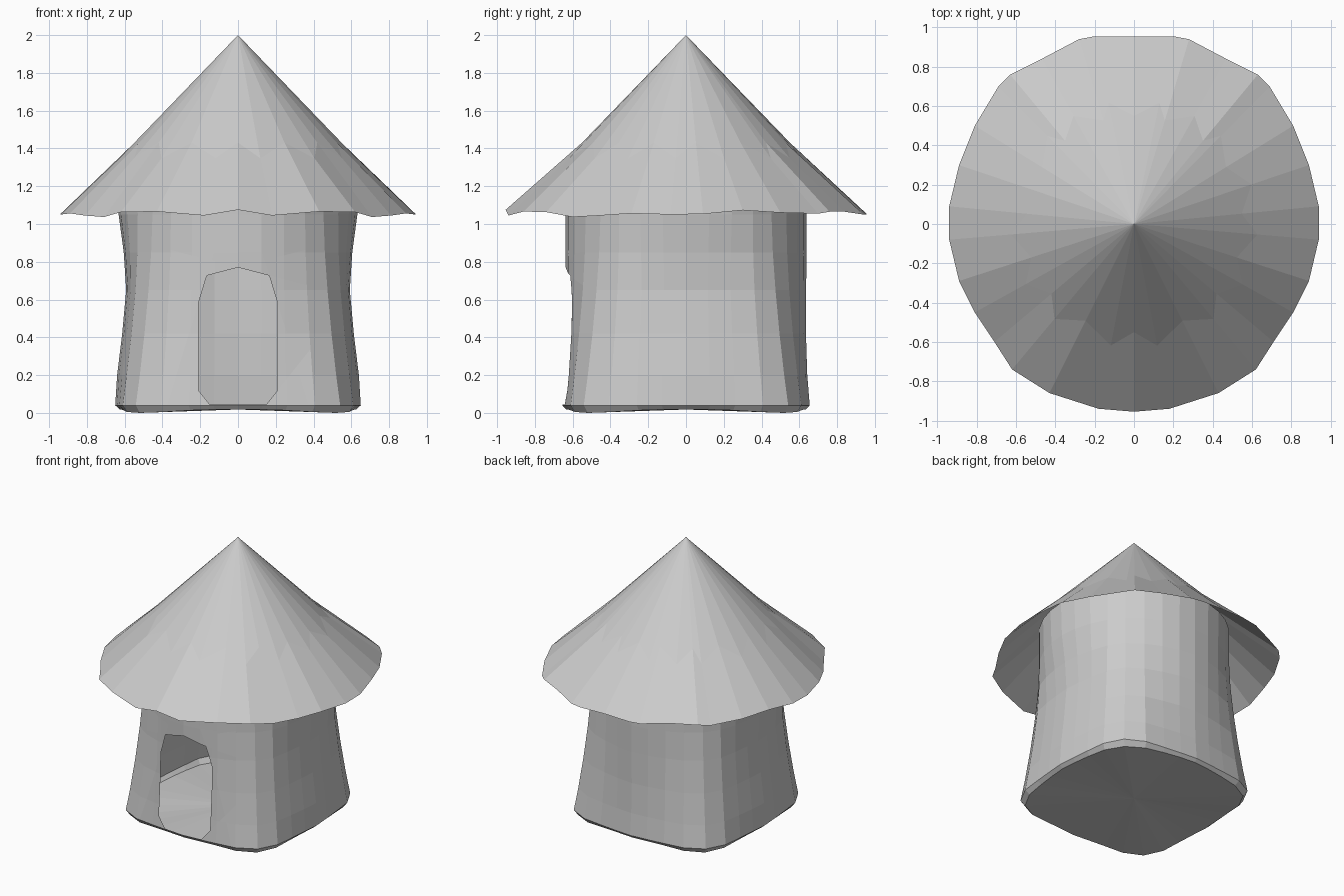
import bpy, bmesh, math
from mathutils import Vector

if "Cube" in bpy.data.objects:
    bpy.data.objects.remove(bpy.data.objects["Cube"])

N = 32


def finish(name, bm):
    bmesh.ops.recalc_face_normals(bm, faces=bm.faces)
    me = bpy.data.meshes.new(name)
    bm.to_mesh(me)
    bm.free()
    ob = bpy.data.objects.new(name, me)
    bpy.context.collection.objects.link(ob)
    return ob


def bridge(bm, lower, upper):
    for i in range(len(lower)):
        j = (i + 1) % len(lower)
        bm.faces.new((lower[i], lower[j], upper[j], upper[i]))


# Hut wall: rounded-square base blending to a round top
# (z, side half-width, front/back half-depth, corner radius)
profile = [
    (0.00, 0.625, 0.635, 0.735), (0.04, 0.65, 0.655, 0.765),
    (0.20, 0.64, 0.642, 0.735), (0.42, 0.613, 0.635, 0.70),
    (0.65, 0.592, 0.636, 0.67), (0.85, 0.605, 0.638, 0.65),
    (1.05, 0.632, 0.637, 0.64), (1.30, 0.64, 0.64, 0.64),
]
bm = bmesh.new()
rings = []
for k, (z, ax, ay, d) in enumerate(profile):
    ring = []
    for i in range(N):
        t = 2 * math.pi * i / N
        corner = math.sin(2 * t) ** 4
        side = ax * math.cos(t) ** 2 + ay * math.sin(t) ** 2
        r = side + (d - side) * corner
        lift = 0.018 * (1 - corner) if k == 0 else 0
        ring.append(bm.verts.new((r * math.cos(t), r * math.sin(t), z + lift)))
    rings.append(ring)
for a, b in zip(rings, rings[1:]):
    bridge(bm, a, b)

# Floor
centre = bm.verts.new((0, 0, 0.018))
for i in range(N):
    bm.faces.new((rings[0][i], rings[0][(i + 1) % N], centre))

# Doorway: slice the front wall along the convex door outline, remove the inside
half = [(0.15, 0.045), (0.21, 0.12), (0.21, 0.58), (0.165, 0.727)]
door = half + [(0, 0.77)] + [(-x, z) for x, z in reversed(half)]
edges = []
for (x0, z0), (x1, z1) in zip(door, door[1:] + door[:1]):
    edges.append((Vector((x0, 0, z0)), Vector((z1 - z0, 0, x0 - x1))))


def front_faces():
    return [f for f in bm.faces if f.calc_center_median().y < -0.5
            and f.calc_center_median().z > 0.035
            and abs(f.calc_center_median().x) < 0.4]


for co, no in edges:
    faces = front_faces()
    geom = set(faces)
    for f in faces:
        geom.update(f.edges)
        geom.update(f.verts)
    bmesh.ops.bisect_plane(bm, geom=list(geom), plane_co=co, plane_no=no, dist=1e-5)
inside = [f for f in front_faces()
          if all((f.calc_center_median() - co).dot(no) < 0 for co, no in edges)]
bmesh.ops.delete(bm, geom=inside, context='FACES')
finish("hut_wall", bm)

# Thatched roof: open cone with a wavy, irregular eave, mirrored left to right
eave = [
    (0, -0.955, 1.075), (0.18, -0.94, 1.045), (0.43, -0.86, 1.066),
    (0.62, -0.74, 1.063), (0.71, -0.60, 1.037), (0.81, -0.45, 1.045),
    (0.89, -0.29, 1.056), (0.94, -0.08, 1.05), (0.94, 0.09, 1.053),
    (0.89, 0.30, 1.073), (0.81, 0.50, 1.06), (0.69, 0.70, 1.055),
    (0.63, 0.76, 1.065), (0.47, 0.84, 1.065), (0.28, 0.94, 1.05),
    (0.20, 0.955, 1.05), (0, 0.955, 1.055),
]
outline = eave + [(-x, y, z) for x, y, z in reversed(eave[1:-1])]
bm = bmesh.new()
apex = bm.verts.new((0, 0, 2))
rim = [bm.verts.new(p) for p in outline]
mid = []
for i, (x, y, z) in enumerate(outline):
    r = 0.63 if i % 2 else 0.55
    s = r / math.hypot(x, y)
    mid.append(bm.verts.new((x * s, y * s, 2 - 1.035 * r)))
bridge(bm, rim, mid)
for i in range(len(mid)):
    bm.faces.new((mid[i], mid[(i + 1) % len(mid)], apex))
finish("thatched_roof", bm)
